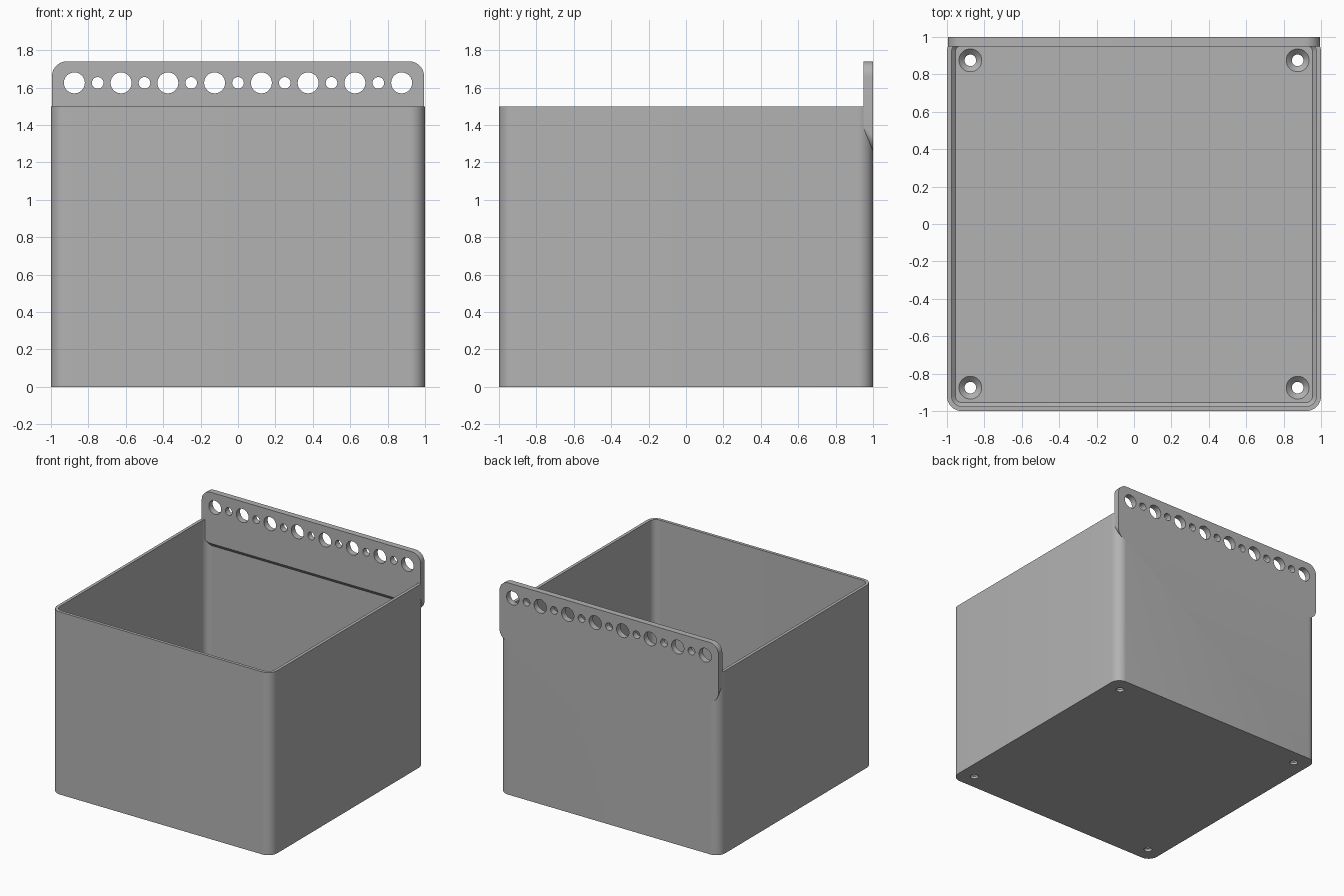
import bpy, bmesh
from math import sin, cos, pi

if "Cube" in bpy.data.objects:
    bpy.data.objects.remove(bpy.data.objects["Cube"])

grey = bpy.data.materials.new("plain_grey")
grey.use_nodes = True
COLOUR = (0.45, 0.45, 0.45, 1)
grey.diffuse_color = COLOUR
grey.node_tree.nodes["Principled BSDF"].inputs["Base Color"].default_value = COLOUR


def rounded_rect(u0, u1, v0, v1, r, steps=10):
    """Outline of a rectangle with rounded corners, counter-clockwise."""
    centres = [(u1 - r, v1 - r), (u0 + r, v1 - r), (u0 + r, v0 + r), (u1 - r, v0 + r)]
    return [(cu + r * cos((k + i / steps) * pi / 2), cv + r * sin((k + i / steps) * pi / 2))
            for k, (cu, cv) in enumerate(centres) for i in range(steps + 1)]


def loft(name, rings):
    """Closed solid through rings of equal point count."""
    bm = bmesh.new()
    loops = [[bm.verts.new(p) for p in ring] for ring in rings]
    n = len(loops[0])
    for a, b in zip(loops, loops[1:]):
        for i in range(n):
            j = (i + 1) % n
            bm.faces.new((a[i], a[j], b[j], b[i]))
    bm.faces.new(loops[0][::-1])
    bm.faces.new(loops[-1])
    bmesh.ops.recalc_face_normals(bm, faces=bm.faces)
    mesh = bpy.data.meshes.new(name)
    bm.to_mesh(mesh)
    bm.free()
    mesh.materials.append(grey)
    ob = bpy.data.objects.new(name, mesh)
    bpy.context.collection.objects.link(ob)
    return ob


def combine(target, tool, operation):
    """Apply a boolean and discard the helper."""
    mod = target.modifiers.new(operation, "BOOLEAN")
    mod.operation, mod.object, mod.solver = operation, tool, "EXACT"
    bpy.context.view_layer.objects.active = target
    bpy.ops.object.modifier_apply(modifier=mod.name)
    bpy.data.objects.remove(tool)


def circle(r, steps=40):
    return [(r * cos(2 * pi * i / steps), r * sin(2 * pi * i / steps)) for i in range(steps)]


def box_ring(inset, z, r):
    e = 1 - inset
    return [(x, y, z) for x, y in rounded_rect(-e, e, -e, e, r)]


# Open box: outer wall, rim, inner wall, softened floor edge
WALL, FLOOR, RADIUS, HEIGHT = 0.025, 0.05, 0.08, 1.5
box = loft("box", [
    box_ring(0, 0, RADIUS), box_ring(0, HEIGHT, RADIUS),
    box_ring(WALL, HEIGHT, RADIUS - WALL), box_ring(WALL, FLOOR + 0.02, RADIUS - WALL),
    box_ring(WALL + 0.02, FLOOR, RADIUS - WALL - 0.02)])

# Countersunk screw holes in the floor corners
for x in (-0.875, 0.875):
    for y in (-0.875, 0.875):
        profile = [(0.031, -0.05), (0.031, 0.02), (0.061, FLOOR), (0.061, 0.1)]
        cutter = loft("screw_cutter", [[(x + u, y + v, z) for u, v in circle(r)]
                                       for r, z in profile])
        combine(box, cutter, "DIFFERENCE")

# Hanging strip across the back, with a sloped lower edge
strip = loft("hanging_strip", [
    [(x, y, z) for x, z in rounded_rect(-0.995, 0.995, low, 1.74, RADIUS)]
    for y, low in ((0.95, 1.32), (1.0, 1.26))])

# Alternating large and small holes along the strip
for k in range(-7, 8):
    r = 0.056 if k % 2 else 0.031
    cutter = loft("strip_cutter", [[(k * 0.125 + u, y, 1.625 + v) for u, v in circle(r)]
                                   for y in (0.9, 1.05)])
    combine(strip, cutter, "DIFFERENCE")

combine(box, strip, "UNION")
box.name = "wall_box"
bpy.ops.object.select_all(action="DESELECT")
box.select_set(True)
bpy.context.view_layer.objects.active = box
bpy.ops.object.shade_smooth_by_angle(angle=pi / 6)
